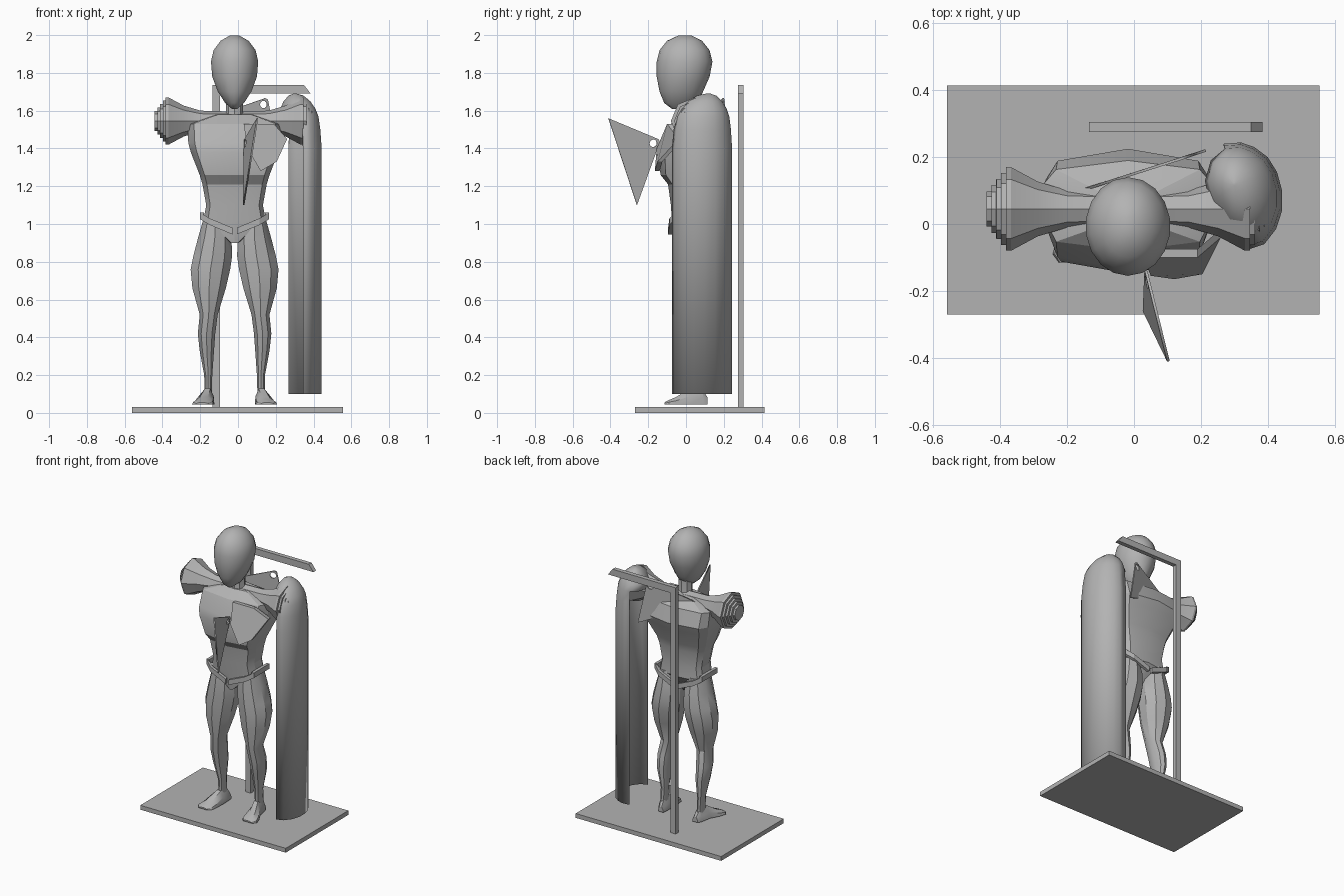
import bpy, bmesh, math
from mathutils import Vector, Matrix

if "Cube" in bpy.data.objects:
    bpy.data.objects.remove(bpy.data.objects["Cube"])

CX = -0.018  # body's plane of symmetry
grey = bpy.data.materials.new("plain grey")
grey.diffuse_color = (0.45, 0.45, 0.45, 1)
grey.use_nodes = True
grey.node_tree.nodes["Principled BSDF"].inputs["Base Color"].default_value = grey.diffuse_color


def finish(name, bm, angle=30):
    bmesh.ops.recalc_face_normals(bm, faces=bm.faces)
    me = bpy.data.meshes.new(name)
    bm.to_mesh(me)
    bm.free()
    me.materials.append(grey)
    ob = bpy.data.objects.new(name, me)
    bpy.context.collection.objects.link(ob)
    if angle:
        bpy.ops.object.select_all(action='DESELECT')
        ob.select_set(True)
        bpy.context.view_layer.objects.active = ob
        bpy.ops.object.shade_smooth_by_angle(angle=math.radians(angle))
    return ob


def loft(name, rings, angle=30, mirror=False):
    bm = bmesh.new()
    rows = [[bm.verts.new((2 * CX - p[0] if mirror else p[0], p[1], p[2])) for p in r] for r in rings]
    n = len(rows[0])
    for a, b in zip(rows, rows[1:]):
        for i in range(n):
            bm.faces.new((a[i], a[(i + 1) % n], b[(i + 1) % n], b[i]))
    bm.faces.new(rows[0])
    bm.faces.new(rows[-1])
    return finish(name, bm, angle)


def ellipse(z, x0, x1, y0, y1, n=10):
    return [((x0 + x1) / 2 + (x1 - x0) / 2 * math.sin(2 * math.pi * i / n),
             (y0 + y1) / 2 - (y1 - y0) / 2 * math.cos(2 * math.pi * i / n), z) for i in range(n)]


def prism(name, pts, y0, y1):
    """Front-view outline of (x, z) points pushed through y0..y1."""
    return loft(name, [[(x, y, z) for x, z in pts] for y in (y0, y1)], 0)


# Stand: base, post and overhanging bar with a slanted end
prism("base", [(-.56, 0), (.555, 0), (.555, .03), (-.56, .03)], -.27, .415)
prism("post", [(-.135, .03), (-.095, .03), (-.095, 1.69), (-.135, 1.69)], .275, .305)
prism("top_bar", [(-.135, 1.69), (.385, 1.69), (.35, 1.735), (-.135, 1.735)], .275, .305)

# Head and neck
loft("head", [ellipse(z, CX - w, CX + w, a, b, 18) for z, w, a, b in (
    (1.61, .015, -.075, 0), (1.64, .05, -.115, .06), (1.70, .09, -.14, .09), (1.78, .12, -.155, .125),
    (1.86, .127, -.155, .14), (1.92, .113, -.14, .125), (1.97, .075, -.1, .085), (1.998, .025, -.04, .03))], 40)
loft("neck", [ellipse(z, CX - w, CX + w, .03 - w, .03 + w, 8) for z, w in ((1.5, .06), (1.58, .045), (1.72, .045))])


# Torso, angular lofted sections
def torso_ring(z, w, f, b):
    d = b - f
    half = [(.86 * w, f + .1 * d), (w, f + .35 * d), (w, f + .75 * d), (.86 * w, f + .9 * d)]
    return ([(CX, f, z)] + [(CX + x, y, z) for x, y in half] + [(CX, b, z)]
            + [(CX - x, y, z) for x, y in reversed(half)])


loft("torso", [torso_ring(*r) for r in (
    (.9, .02, -.065, .05), (1.02, .165, -.075, .125), (1.1, .15, -.08, .12), (1.21, .17, -.095, .13),
    (1.26, .185, -.135, .145), (1.38, .232, -.148, .205), (1.43, .245, -.135, .225),
    (1.53, .25, -.08, .19), (1.58, .1, -.02, .11))], 20)

for side, mir in (("right", False), ("left", True)):
    # Arm stub with stepped end
    prof = [(0, .05), (.18, .055), (.27, .082), (.35, .125)]
    for k, r in enumerate((.125, .108, .09, .072, .052)):
        prof += [(.351 + .0145 * k, r), (.365 + .0145 * k, r)]
    loft(side + "_arm", [[(CX - u, .045 + r * math.cos(i * math.pi / 4), 1.545 + r * math.sin(i * math.pi / 4))
                          for i in range(8)] for u, r in prof], 15, mir)
    # Leg
    loft(side + "_leg", [ellipse(*r) for r in (
        (1.03, -.185, -.06, -.06, .12), (.93, -.215, -.03, -.07, .14), (.83, -.242, -.026, -.073, .15),
        (.76, -.256, -.036, -.073, .145), (.66, -.246, -.06, -.07, .12), (.52, -.205, -.105, -.05, .075),
        (.42, -.215, -.118, -.035, .1), (.33, -.205, -.125, -.015, .11), (.2, -.18, -.135, .02, .09),
        (.09, -.178, -.138, .02, .1))], 30, mir)
    # Foot, lofted from heel to toe
    loft(side + "_foot", [[(x - w, y, .045), (x + w, y, .045), (x + .9 * w, y, (z + .045) / 2),
                           (x + .4 * w, y, z), (x - .4 * w, y, z), (x - .9 * w, y, (z + .045) / 2)]
                          for y, x, w, z in ((.115, -.15, .02, .08), (.09, -.155, .028, .12), (.02, -.16, .035, .13),
                                             (-.05, -.18, .052, .085), (-.09, -.188, .055, .068),
                                             (-.115, -.19, .035, .055))], 30, mir)
    # Slanted hip bands, front and back
    for place, hip, mid in (("front", -.05, -.085), ("back", .1, .135)):
        sec = [(0, 0), (0, .035), (.02, .035), (.02, 0)]
        loft(side + "_hip_band_" + place, [[(x, y - .01 + dy, z + dz) for dy, dz in sec]
                                           for x, y, z in ((-.2, hip, 1.025), (-.15, (hip + mid) / 2 + (mid - hip) * .3, .995),
                                                           (-.03, mid, .945))], 0, mir)
    loft(side + "_hip_band_side", [[(x, y, z) for y, z in ((-.06, 1.025), (.11, 1.025), (.11, 1.06), (-.06, 1.06))]
                                   for x in (-.2, -.18)], 0, mir)

# Angular plate over the left side of the chest
loft("chest_plate", [[(x, y + d, z) for x, y, z in (
    (.03, -.1, 1.53), (.19, -.1, 1.53), (.26, -.04, 1.45), (.205, -.15, 1.33), (.12, -.165, 1.28), (.05, -.155, 1.4))]
    for d in (0, .025)], 0)

# Cape over the left shoulder: open shell hanging down, closed dome on top
arc = [(.345, -.075), (.39, -.06), (.425, -.015), (.443, .04), (.443, .1), (.428, .155), (.4, .2), (.36, .23),
       (.32, .244), (.268, .24)]
inner = [(.22, .2), (.2, .13), (.22, .05), (.28, -.04)]
bm = bmesh.new()
layers = [(.1, 0), (1.4, 0), (1.5, .05), (1.57, .12), (1.61, .23), (1.65, .42), (1.68, .68), (1.692, .97)]
rows = [[bm.verts.new((x + (.3 - x) * s, y + (.12 - y) * s, z)) for x, y in arc + inner] for z, s in layers]
n = len(rows[0])
for k, (a, b) in enumerate(zip(rows, rows[1:])):
    for i in range(n):
        if i < len(arc) - 1 or k >= 3:
            j = (i + 1) % n
            bm.faces.new((a[i], a[j], b[j], b[i]))
bm.faces.new(rows[-1])
bmesh.ops.delete(bm, geom=[v for v in bm.verts if not v.link_faces], context='VERTS')
cape = finish("cape", bm, 40)
sol = cape.modifiers.new("thickness", 'SOLIDIFY')
sol.thickness = .006


# Thin triangular blades with a round hole near the blunt corner
def blade(name, a, b, c):
    a, b, c = Vector(a), Vector(b), Vector(c)
    ex = (b - a).normalized()
    ez = ex.cross(c - a).normalized()
    ey = ez.cross(ex)
    flat = lambda p: ((p - a).dot(ex), (p - a).dot(ey))
    u = (c - a).normalized()
    hole = (ex + u).normalized() * .043
    hx, hy = flat(a + hole)
    outline = [flat(p) for p in (a + ex * .012, b, c, a + u * .012)]
    ring = [(hx + .02 * math.cos(t * math.pi / 8), hy + .02 * math.sin(t * math.pi / 8)) for t in range(16)]
    cu = bpy.data.curves.new(name, 'CURVE')
    cu.dimensions, cu.fill_mode, cu.extrude = '2D', 'BOTH', .004
    for pts in (outline, ring):
        sp = cu.splines.new('POLY')
        sp.points.add(len(pts) - 1)
        for q, p in zip(sp.points, pts):
            q.co = (p[0], p[1], 0, 1)
        sp.use_cyclic_u = True
    cu.materials.append(grey)
    ob = bpy.data.objects.new(name, cu)
    bpy.context.collection.objects.link(ob)
    ob.matrix_world = Matrix.Translation(a) @ Matrix((ex, ey, ez)).transposed().to_4x4()
    bpy.ops.object.select_all(action='DESELECT')
    ob.select_set(True)
    bpy.context.view_layer.objects.active = ob
    bpy.ops.object.convert(target='MESH')


blade("front_blade", (.035, -.135, 1.445), (.103, -.411, 1.56), (.03, -.26, 1.1))
blade("back_blade", (.155, .2, 1.67), (.215, .22, 1.37), (-.19, .09, 1.55))
